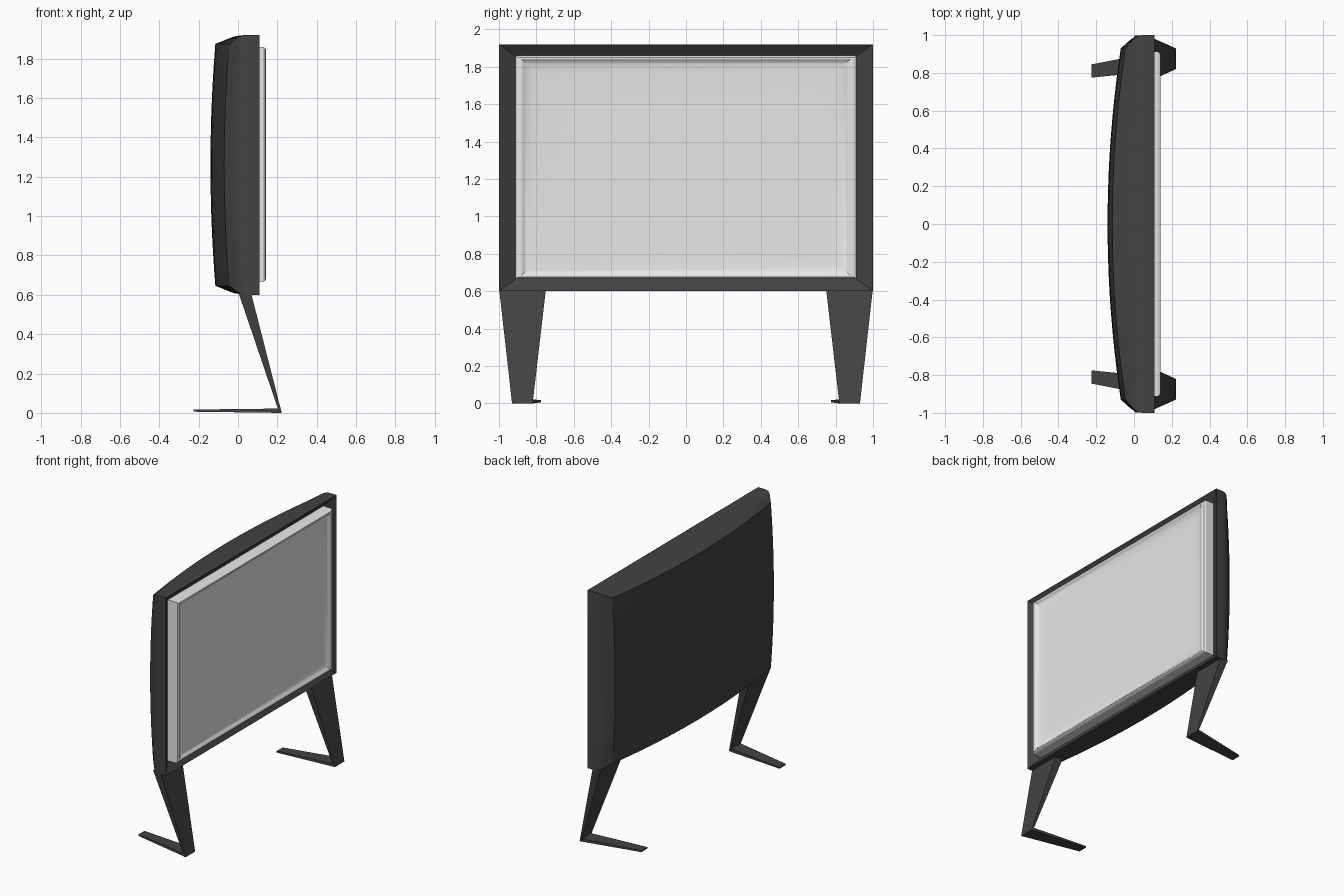
import bpy, bmesh, math

if "Cube" in bpy.data.objects:
    bpy.data.objects.remove(bpy.data.objects["Cube"])


def material(name, rgb):
    m = bpy.data.materials.new(name)
    m.diffuse_color = (*rgb, 1)
    m.use_nodes = True
    m.node_tree.nodes["Principled BSDF"].inputs["Base Color"].default_value = m.diffuse_color
    return m


DARK = material("charcoal plastic", (0.055, 0.055, 0.055))
LIGHT = material("pale grey screen", (0.8, 0.8, 0.8))


def finish(bm, name, mat, smooth=True):
    bmesh.ops.recalc_face_normals(bm, faces=bm.faces)
    me = bpy.data.meshes.new(name)
    bm.to_mesh(me)
    bm.free()
    me.materials.append(mat)
    ob = bpy.data.objects.new(name, me)
    bpy.context.collection.objects.link(ob)
    if smooth:
        bpy.ops.object.select_all(action='DESELECT')
        ob.select_set(True)
        bpy.context.view_layer.objects.active = ob
        bpy.ops.object.shade_smooth_by_angle(angle=math.radians(30))
    return ob


def panel(name, mat, zc, segs, cap, rings):
    """Curved cap over a unit grid, then its rim extruded through
    rectangular rings of (half width, half height, x, pull towards x)."""
    bm = bmesh.new()
    bmesh.ops.create_grid(bm, x_segments=segs, y_segments=segs, size=1)
    rim = [e for e in bm.edges if e.is_boundary]
    for v in bm.verts:
        y, z, x = cap(v.co.x, v.co.y)
        v.co = (x, y, zc + z)
    y0, z0, _ = cap(1, 1)
    for hy, hz, x, t in rings:
        geom = bmesh.ops.extrude_edge_only(bm, edges=rim)["geom"]
        rim = [g for g in geom if isinstance(g, bmesh.types.BMEdge)]
        for v in [g for g in geom if isinstance(g, bmesh.types.BMVert)]:
            v.co = (v.co.x + (x - v.co.x) * t, v.co.y * hy / y0,
                    zc + (v.co.z - zc) * hz / z0)
        y0, z0 = hy, hz
    return finish(bm, name, mat)


# Housing: bulged back, rounded flanks, bezel sloping deep inwards at the front
panel("housing", DARK, 1.26, 20,
      lambda a, b: (0.93 * a, 0.615 * b, -0.14 + 0.07 * a * a + 0.025 * b * b),
      [(0.952, 0.628, 0.045, 0.22), (0.972, 0.641, 0.045, 0.24),
       (0.988, 0.652, 0.045, 0.33), (0.996, 0.657, 0.045, 0.45),
       (1.0, 0.66, 0.045, 1), (1.0, 0.66, 0.108, 1),
       (0.912, 0.597, 0.06, 1), (0.89, 0.575, 0.05, 1)])

# Screen: shallow dish inside a rounded raised frame
panel("screen", LIGHT, 1.2625, 1,
      lambda a, b: (0.6 * a, 0.3 * b, 0.117),
      [(y, z, x, 1) for y, z, x in (
          (0.74, 0.44, 0.1175), (0.80, 0.50, 0.119), (0.83, 0.53, 0.1215),
          (0.852, 0.553, 0.126), (0.865, 0.566, 0.132), (0.873, 0.572, 0.137),
          (0.882, 0.578, 0.141), (0.896, 0.586, 0.141), (0.906, 0.592, 0.136),
          (0.912, 0.597, 0.126), (0.912, 0.597, 0.055))])


def loft(name, side, a, b):
    """Closed solid between two four-cornered sections."""
    bm = bmesh.new()
    va = [bm.verts.new((x, side * y, z)) for x, y, z in a]
    vb = [bm.verts.new((x, side * y, z)) for x, y, z in b]
    bm.faces.new(va)
    bm.faces.new(vb)
    for i in range(4):
        j = (i + 1) % 4
        bm.faces.new((va[i], va[j], vb[j], vb[i]))
    finish(bm, name, DARK, smooth=False)


# Tapered slanting legs with feet running to the back
for side, label in ((1, "left"), (-1, "right")):
    loft(label + "_leg", side,
         [(0.002, 0.75, 0.612), (0.068, 0.75, 0.603),
          (0.068, 0.998, 0.603), (0.002, 0.998, 0.612)],
         [(0.21, 0.82, 0.0), (0.222, 0.82, 0.0),
          (0.222, 0.93, 0.0), (0.21, 0.93, 0.0)])
    loft(label + "_foot", side,
         [(0.22, 0.82, 0.0), (0.22, 0.93, 0.0),
          (0.216, 0.93, 0.022), (0.216, 0.82, 0.022)],
         [(-0.225, 0.775, 0.006), (-0.225, 0.845, 0.006),
          (-0.225, 0.845, 0.017), (-0.225, 0.775, 0.017)])
